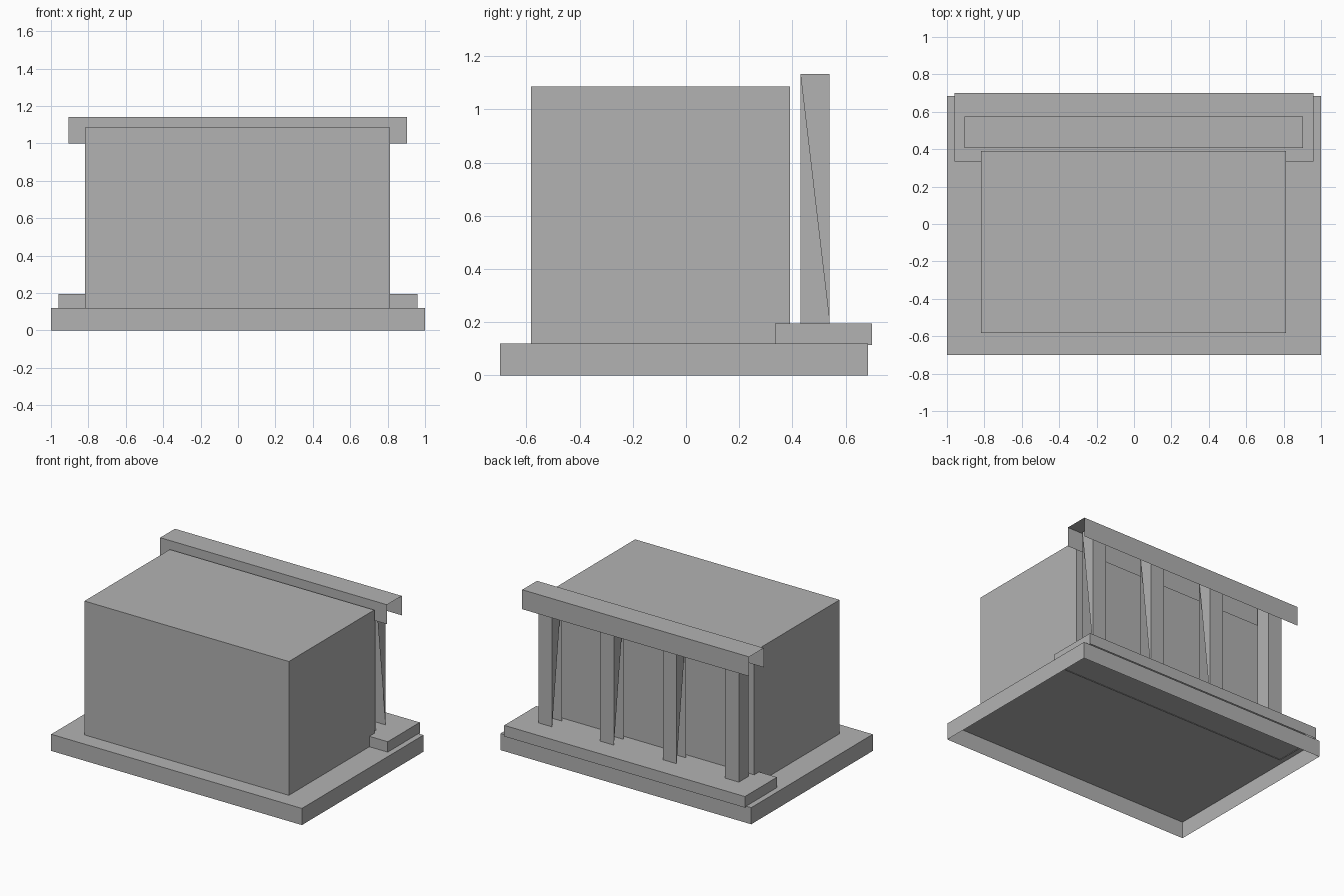
import bpy, bmesh
from mathutils import Vector

if "Cube" in bpy.data.objects:
    bpy.data.objects.remove(bpy.data.objects["Cube"], do_unlink=True)

GREY = 0.448
stone = bpy.data.materials.new("plain_grey")
stone.use_nodes = True
stone.diffuse_color = (GREY, GREY, GREY, 1)
stone.node_tree.nodes["Principled BSDF"].inputs["Base Color"].default_value = (GREY, GREY, GREY, 1)

DOWN, UP = Vector((0, 0, -1)), Vector((0, 0, 1))
LEFT, RIGHT = Vector((1, 0, 0)), Vector((-1, 0, 0))


def shell(name, low, high, open_sides, cut_sides=False):
    """Box between two corners, with the listed sides left open."""
    low, high = Vector(low), Vector(high)
    bm = bmesh.new()
    bmesh.ops.create_cube(bm, size=1)
    for v in bm.verts:
        v.co = Vector([h if c > 0 else l for c, l, h in zip(v.co, low, high)])
    bm.normal_update()
    gone = [f for f in bm.faces if any(f.normal.dot(s) > 0.9 for s in open_sides)]
    bmesh.ops.delete(bm, geom=gone, context='FACES')
    if cut_sides:
        # Drop the lower front corner of each side face, leaving a brace-like triangle
        for f in [f for f in bm.faces if abs(f.normal.x) > 0.9]:
            keep = [v for v in f.verts if v.co.z > low.z + 0.01 or v.co.y > low.y + 0.01]
            bm.faces.new(keep)
            bm.faces.remove(f)
    mesh = bpy.data.meshes.new(name)
    bm.to_mesh(mesh)
    bm.free()
    mesh.materials.append(stone)
    obj = bpy.data.objects.new(name, mesh)
    bpy.context.collection.objects.link(obj)
    return obj


# Platform, main block and rear step
shell("base_slab", (-1, -0.70, 0), (1, 0.685, 0.12), [DOWN])
shell("main_block", (-0.817, -0.583, 0.12), (0.814, 0.39, 1.085), [DOWN])
shell("rear_step", (-0.96, 0.335, 0.115), (0.96, 0.70, 0.195), [DOWN])

# Lintel: a channel open below and at both ends
shell("lintel", (-0.906, 0.407, 1.0), (0.904, 0.575, 1.14), [DOWN, LEFT, RIGHT])

# Row of four columns; the one at the right end has whole sides
HALF = 0.055
for i, x in enumerate((-0.745, -0.248, 0.252, 0.745)):
    shell(f"column_{i + 1}", (x - HALF, 0.43, 0.195), (x + HALF, 0.54, 1.133),
          [DOWN, UP], cut_sides=i > 0)
